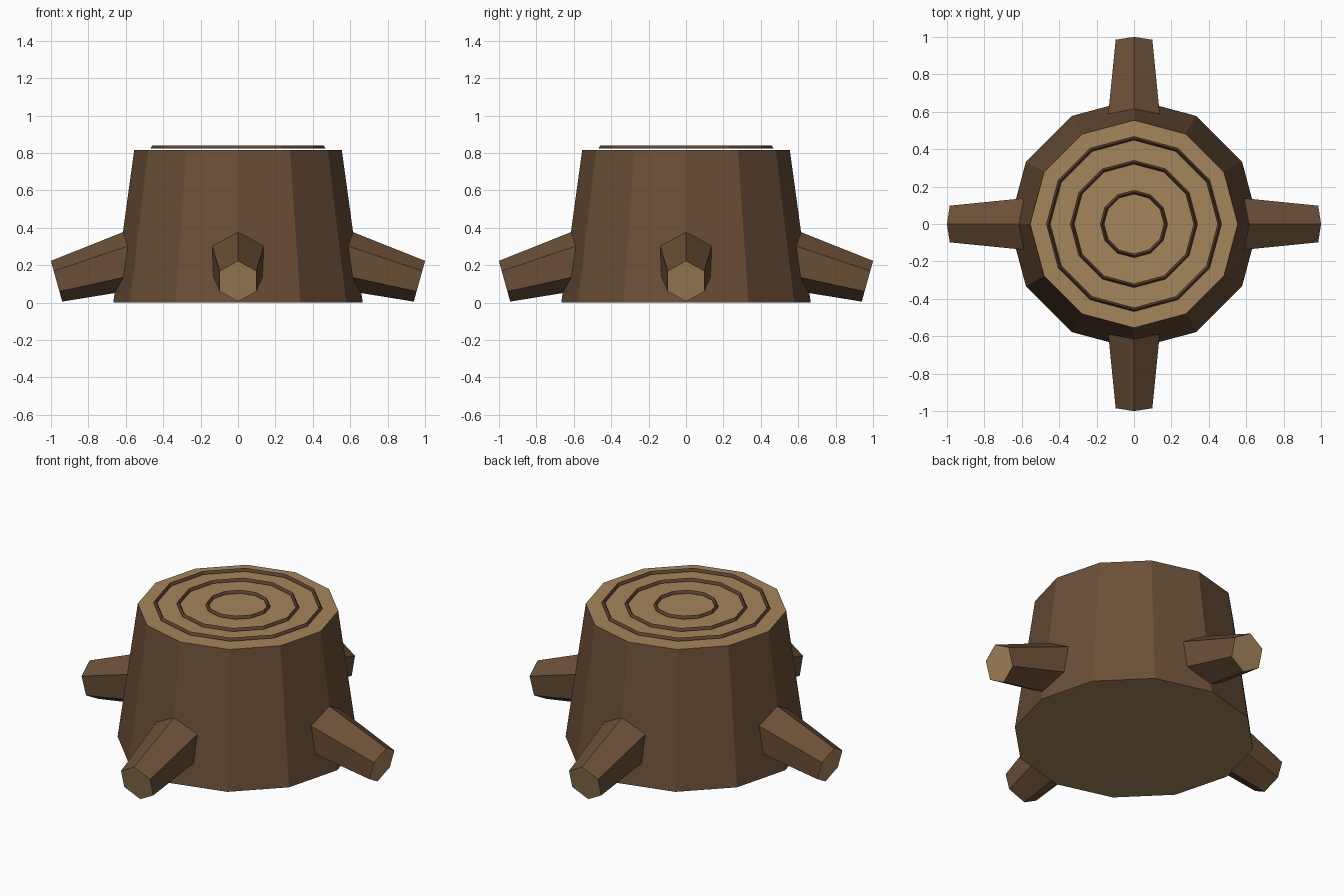
import bpy
import bmesh
from math import cos, sin, pi, radians
from mathutils import Vector, Matrix

cube = bpy.data.objects.get("Cube")
if cube:
    bpy.data.objects.remove(cube, do_unlink=True)


def material(name, rgb):
    lin = [((c / 255 + 0.055) / 1.055) ** 2.4 for c in rgb] + [1.0]
    mat = bpy.data.materials.new(name)
    mat.use_nodes = True
    mat.diffuse_color = lin
    bsdf = mat.node_tree.nodes["Principled BSDF"]
    bsdf.inputs["Base Color"].default_value = lin
    bsdf.inputs["Roughness"].default_value = 0.9
    return mat


bark = material("bark brown", (106, 79, 55))
wood = material("cut wood tan", (164, 133, 92))
ring_brown = material("ring brown", (92, 66, 47))


def finish(name, bm, mats):
    bmesh.ops.recalc_face_normals(bm, faces=bm.faces)
    mesh = bpy.data.meshes.new(name)
    bm.to_mesh(mesh)
    bm.free()
    for m in mats:
        mesh.materials.append(m)
    obj = bpy.data.objects.new(name, mesh)
    bpy.context.collection.objects.link(obj)
    return obj


def loop(bm, sides, radius, z):
    return [bm.verts.new((radius * cos(2 * pi * i / sides),
                          radius * sin(2 * pi * i / sides), z))
            for i in range(sides)]


def bridge(bm, a, b):
    n = len(a)
    for i in range(n):
        j = (i + 1) % n
        bm.faces.new((a[i], a[j], b[j], b[i]))


def frustum(sides, r_low, r_high, height):
    """Bark sides with cut wood on both flat ends."""
    bm = bmesh.new()
    low, high = loop(bm, sides, r_low, 0), loop(bm, sides, r_high, height)
    bridge(bm, low, high)
    for end in (low, high):
        bm.faces.new(end).material_index = 1
    return bm


# Trunk
finish("trunk", frustum(12, 0.667, 0.555, 0.815), (bark, wood))

# Growth rings: thin ridges just above the cut top
for name, r in (("outer_ring", 0.458), ("middle_ring", 0.33), ("inner_ring", 0.17)):
    bm = bmesh.new()
    section = [loop(bm, 12, r + dr, z)
               for dr, z in ((0.01, 0.824), (0, 0.841), (-0.01, 0.824))]
    for k in range(3):
        bridge(bm, section[k], section[(k + 1) % 3])
    finish(name, bm, (ring_brown,))

# Four tapered hexagonal roots, sloping down and outward
length, tilt = 0.5, radians(15.5)
tip = Vector((0.97, 0, 0.114))
axis = Vector((cos(tilt), 0, -sin(tilt)))
place = Matrix.Translation(tip - axis * length) @ Matrix.Rotation(pi / 2 + tilt, 4, "Y")
for k, side in enumerate(("left", "back", "right", "front")):
    bm = frustum(6, 0.168, 0.113, length)
    bm.transform(Matrix.Rotation(k * pi / 2, 4, "Z") @ place)
    finish(side + "_root", bm, (bark, wood))
